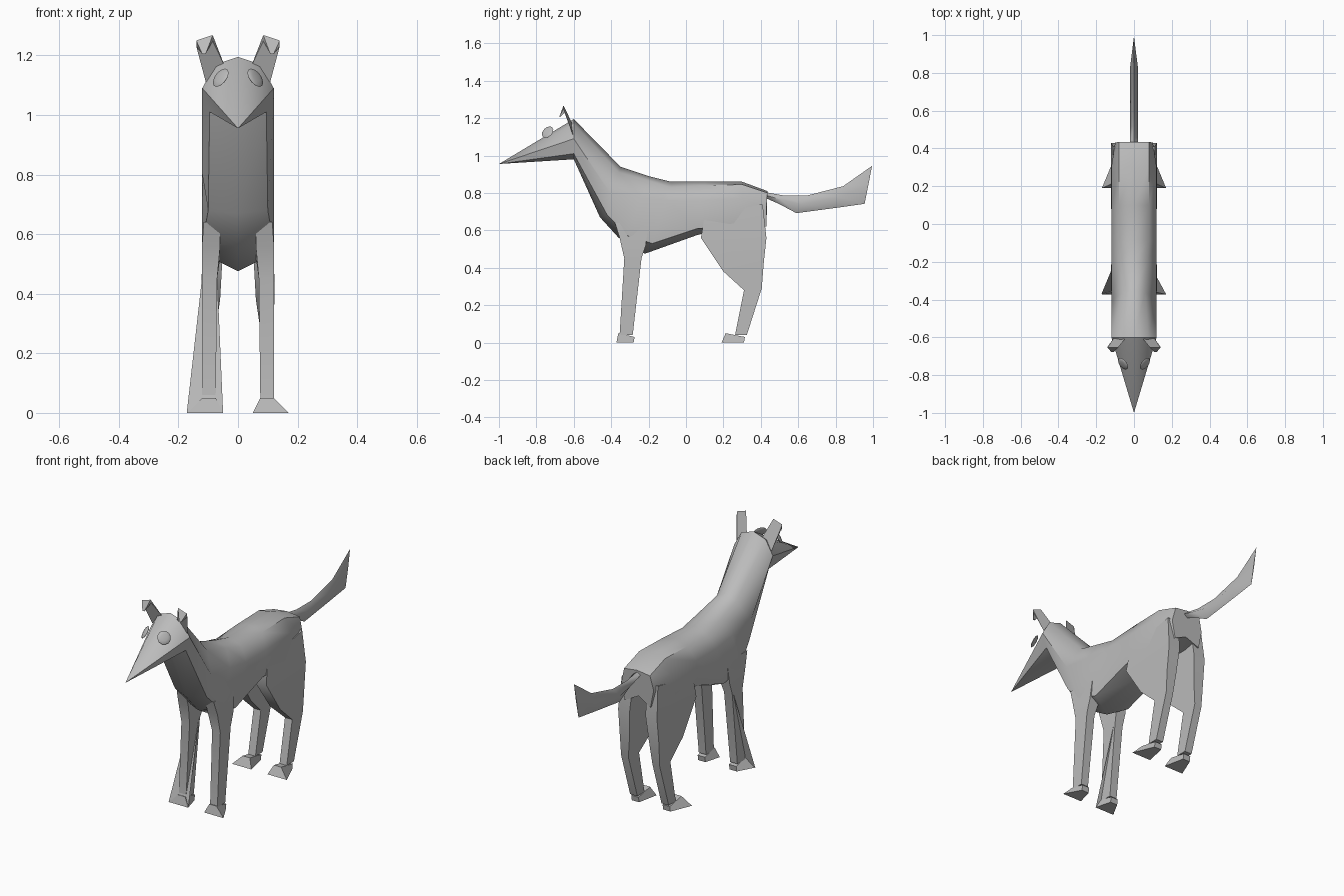
import bpy, bmesh, math
from mathutils import Vector

cube = bpy.data.objects.get("Cube")
if cube:
    bpy.data.objects.remove(cube, do_unlink=True)

grey = bpy.data.materials.new("plain grey")
grey.use_nodes = True
GREY = (0.5, 0.5, 0.5, 1)
grey.diffuse_color = GREY
grey.node_tree.nodes["Principled BSDF"].inputs["Base Color"].default_value = GREY


def finish(name, bm, angle=45):
    bmesh.ops.recalc_face_normals(bm, faces=bm.faces)
    mesh = bpy.data.meshes.new(name)
    bm.to_mesh(mesh)
    bm.free()
    mesh.materials.append(grey)
    obj = bpy.data.objects.new(name, mesh)
    bpy.context.collection.objects.link(obj)
    bpy.ops.object.select_all(action='DESELECT')
    obj.select_set(True)
    bpy.context.view_layer.objects.active = obj
    bpy.ops.object.shade_smooth_by_angle(angle=math.radians(angle))
    return obj


def loft(name, rings, tip=None, angle=45):
    """Skin closed rings of equal length; the first ring may close to a tip."""
    bm = bmesh.new()
    loops = [[bm.verts.new(p) for p in ring] for ring in rings]
    n = len(loops[0])
    for a, b in zip(loops, loops[1:]):
        for i in range(n):
            j = (i + 1) % n
            bm.faces.new((a[i], a[j], b[j], b[i]))
    if tip:
        t = bm.verts.new(tip)
        for i in range(n):
            bm.faces.new((t, loops[0][(i + 1) % n], loops[0][i]))
    else:
        bm.faces.new(loops[0])
    bm.faces.new(loops[-1])
    return finish(name, bm, angle)


def mirrored(half):
    """Complete a half ring that runs from the top centre to the bottom centre."""
    return half + [(-x, y, z) for x, y, z in half[-2:0:-1]]


def box_ring(side, fy, fz, by, bz, inner, outer, spread=0):
    """Four corners of a limb section: front edge, then back edge."""
    return [(side * (inner - spread), fy, fz), (side * (outer + spread * 2), fy, fz),
            (side * outer, by, bz), (side * inner, by, bz)]


# Head, neck and trunk in one skin
trunk = [
    [(0, -.6, 1.195), (.075, -.6, 1.17), (.12, -.6, 1.09), (.095, -.6, 1.01), (0, -.6, .98)],
    [(0, -.35, .94), (.06, -.36, .91), (.12, -.405, .8), (.1, -.42, .68), (0, -.46, .67)],
    [(0, -.2, .89), (.07, -.2, .865), (.12, -.24, .78), (.12, -.31, .57), (0, -.36, .56)],
    [(0, -.08, .86), (.08, -.08, .83), (.12, -.1, .76), (.11, -.18, .53), (0, -.22, .475)],
    [(0, .1, .86), (.08, .1, .84), (.12, .08, .76), (.11, .06, .61), (0, .06, .575)],
    [(0, .3, .86), (.08, .3, .845), (.12, .3, .77), (.115, .25, .62), (0, .25, .63)],
    [(0, .435, .81), (.08, .435, .8), (.1, .43, .72), (.08, .43, .62), (0, .42, .66)],
]
loft("body", [mirrored(r) for r in trunk], tip=(0, -1, .955))

# Limb sections: front y, front z, back y, back z, inner x, outer x
front_leg = [
    (-.38, .64, -.2, .64, .06, .115),
    (-.355, .56, -.215, .52, .06, .121),
    (-.33, .45, -.238, .45, .07, .121),
    (-.355, .04, -.285, .04, .075, .12),
]
hind_leg = [
    (.1, .68, .41, .74, .04, .112),
    (.08, .56, .43, .56, .05, .121),
    (.2, .38, .415, .42, .06, .122),
    (.31, .28, .405, .29, .075, .12),
    (.262, .04, .325, .04, .075, .12),
]

for side, word in ((1, "left"), (-1, "right")):
    for kind, leg, toe, heel, step in (("front", front_leg, -.372, -.28, .01),
                                       ("hind", hind_leg, .19, .31, .022)):
        loft(f"{word}_{kind}_leg", [box_ring(side, *s) for s in leg])
        # Foot: narrow on top, splayed at the toe
        loft(f"{word}_{kind}_foot", [
            box_ring(side, toe + step, .05, heel + .005, .03, .075, .12),
            box_ring(side, toe, 0, heel, 0, .075, .12, .025)], angle=25)

    # Ear: thin blade with the end folded forward
    def ear_edge(x0, z0, x1, z1, x2):
        return [(side * x0, -.605, z0), (side * x1, -.655, z1), (side * x2, -.678, 1.205),
                (side * x2, -.672, 1.205), (side * x1, -.65, z1 - .02)]
    loft(word + "_ear", [ear_edge(.045, 1.165, .085, 1.268, .108),
                         ear_edge(.108, 1.11, .14, 1.25, .12)], angle=25)

    # Eye: flattened dome facing outward, forward and up
    bm = bmesh.new()
    bmesh.ops.create_uvsphere(bm, u_segments=12, v_segments=6, radius=.036)
    turn = Vector((side * .65, -.5, .5)).to_track_quat('Z', 'Y')
    for v in bm.verts:
        v.co.z *= .2
        v.co = turn @ v.co + Vector((side * .058, -.74, 1.125))
    finish(word + "_eye", bm)

# Broad sloping panel behind the right front leg
bm = bmesh.new()
panel = [(-.12, -.245, .46), (-.07, -.245, .46), (-.05, -.37, 0), (-.172, -.37, 0)]
bm.faces.new([bm.verts.new(p) for p in panel])
finish("right_front_leg_panel", bm)

# Tail sections: top y, top z, bottom y, bottom z, half width
tail = [
    (.42, .805, .42, .775, .02),
    (.52, .787, .5, .74, .022),
    (.65, .787, .59, .692, .022),
    (.84, .836, .8, .72, .022),
    (.995, .945, .955, .742, .002),
]
loft("tail", [[(0, ty, tz), (w, (ty + by) / 2, (tz + bz) / 2), (0, by, bz),
               (-w, (ty + by) / 2, (tz + bz) / 2)] for ty, tz, by, bz, w in tail], angle=60)
